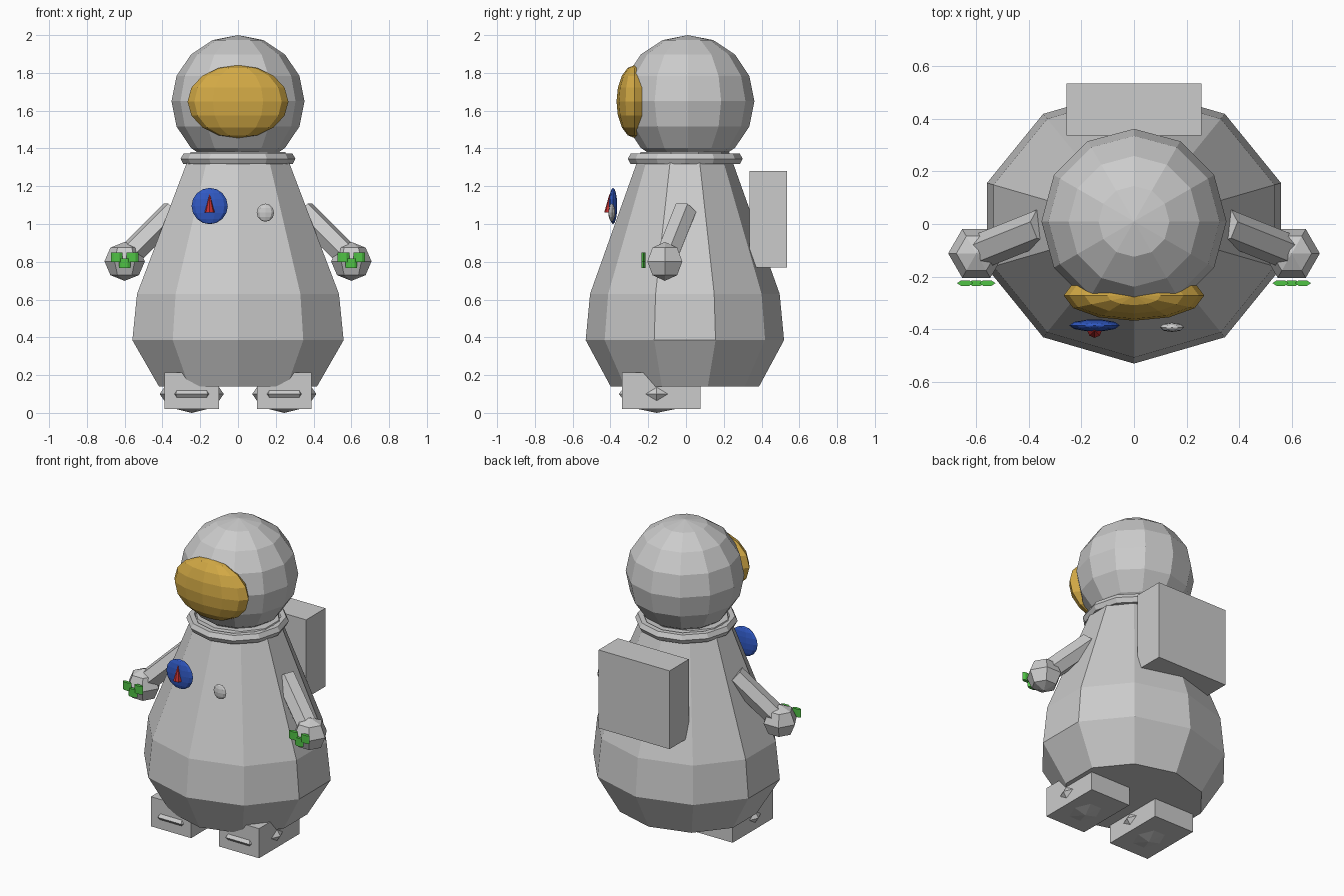
import bpy, bmesh
from math import sin, cos, pi
from mathutils import Vector, Matrix

if "Cube" in bpy.data.objects:
    bpy.data.objects.remove(bpy.data.objects["Cube"])


def mat(name, col):
    m = bpy.data.materials.new(name)
    m.diffuse_color = (*col, 1)
    m.use_nodes = True
    m.node_tree.nodes["Principled BSDF"].inputs["Base Color"].default_value = m.diffuse_color
    return m


GOLD = mat("gold", (0.65, 0.40, 0.06))
BLUE = mat("blue", (0.03, 0.10, 0.55))
RED = mat("red", (0.55, 0.03, 0.03))
GREEN = mat("green", (0.08, 0.55, 0.06))


def finish(bm, name, material=None):
    bmesh.ops.recalc_face_normals(bm, faces=bm.faces)
    me = bpy.data.meshes.new(name)
    bm.to_mesh(me)
    bm.free()
    ob = bpy.data.objects.new(name, me)
    bpy.context.collection.objects.link(ob)
    if material:
        me.materials.append(material)
    return ob


def lathe(name, profile, sides, loc, scale=(1, 1, 1), phase=0, material=None, rot=None, closed=False):
    """Turn (radius, z) points round z; zero radius makes a pole, closed joins last ring to first."""
    bm = bmesh.new()
    rings = []
    for r, z in profile:
        n = 1 if r < 1e-5 else sides
        rings.append([bm.verts.new((r * cos(phase + 2 * pi * i / sides) * scale[0],
                                    r * sin(phase + 2 * pi * i / sides) * scale[1],
                                    z * scale[2])) for i in range(n)])
    pairs = list(zip(rings, rings[1:])) + ([(rings[-1], rings[0])] if closed else [])
    for a, b in pairs:
        for i in range(sides):
            j = (i + 1) % sides
            quad = [a[i % len(a)], a[j % len(a)], b[j % len(b)], b[i % len(b)]]
            bm.faces.new(list(dict.fromkeys(quad)))
    if not closed:
        for ring in (rings[0], rings[-1]):
            if len(ring) > 1:
                bm.faces.new(ring)
    m = Matrix.Translation(loc)
    bm.transform(m @ rot if rot else m)
    return finish(bm, name, material)


def ball(name, loc, radii, sides, rings, material=None):
    prof = [(sin(pi * k / rings), -cos(pi * k / rings)) for k in range(rings + 1)]
    return lathe(name, prof, sides, loc, radii, material=material)


def box(name, lo, hi):
    lo, hi = Vector(lo), Vector(hi)
    bm = bmesh.new()
    bmesh.ops.create_cube(bm, size=1)
    bmesh.ops.scale(bm, vec=hi - lo, verts=bm.verts)
    bmesh.ops.translate(bm, vec=(lo + hi) / 2, verts=bm.verts)
    return finish(bm, name)


# Suit body, slightly flattened front to back
lathe("body", [(0.44, 0.14), (0.588, 0.385), (0.562, 0.63), (0.263, 1.38)], 10,
      (0, -0.006, 0), (1, 0.893, 1), phase=pi / 2)

# Helmet, visor and neck ring
ball("helmet", (0, 0.01, 1.65), (0.352, 0.352, 0.35), 12, 8)
ball("visor", (0, -0.272, 1.648), (0.267, 0.096, 0.193), 12, 8, GOLD)
lathe("collar", [(0.273 + 0.031 * cos(pi * k / 3), 0.033 * sin(pi * k / 3)) for k in range(6)],
      12, (0, -0.004, 1.345), closed=True)

# Backpack
box("backpack", (-0.256, 0.336, 0.77), (0.256, 0.535, 1.28))

# Chest badge and button
ball("badge", (-0.15, -0.386, 1.095), (0.096, 0.023, 0.096), 10, 8, BLUE)
lathe("badge_cone", [(0.028, 1.06), (0, 1.16)], 8, (-0.15, -0.405, 0), material=RED)
ball("button", (0.145, -0.393, 1.06), (0.046, 0.018, 0.048), 8, 6)

for side, s in (("left", -1), ("right", 1)):
    # Arm from inside the shoulder to the glove
    a, b = Vector((s * 0.345, -0.008, 1.065)), Vector((s * 0.6, -0.11, 0.81))
    rot = (b - a).to_track_quat('Z', 'Y').to_matrix().to_4x4()
    lathe(side + "_arm", [(0.067, 0), (0.067, (b - a).length)], 6, a, rot=rot)
    ball(side + "_glove", (s * 0.6, -0.112, 0.802), (0.107, 0.107, 0.103), 6, 4)
    # Three fingertips in front of the glove
    for k, (dx, z) in enumerate(((-0.042, 0.824), (0, 0.792), (0.042, 0.824))):
        lathe(f"{side}_fingertip_{k}", [(1, -1), (1, 1)], 6,
              (s * 0.6 + dx, -0.225, z), (0.031, 0.012, 0.026), material=GREEN)
    # Boot with faceted core poking through its faces
    x = s * 0.245
    box(side + "_boot", (x - 0.145, -0.34, 0.02), (x + 0.145, 0.076, 0.213))
    ball(side + "_boot_core", (x, -0.155, 0.1), (0.17, 0.232, 0.1), 6, 4)
